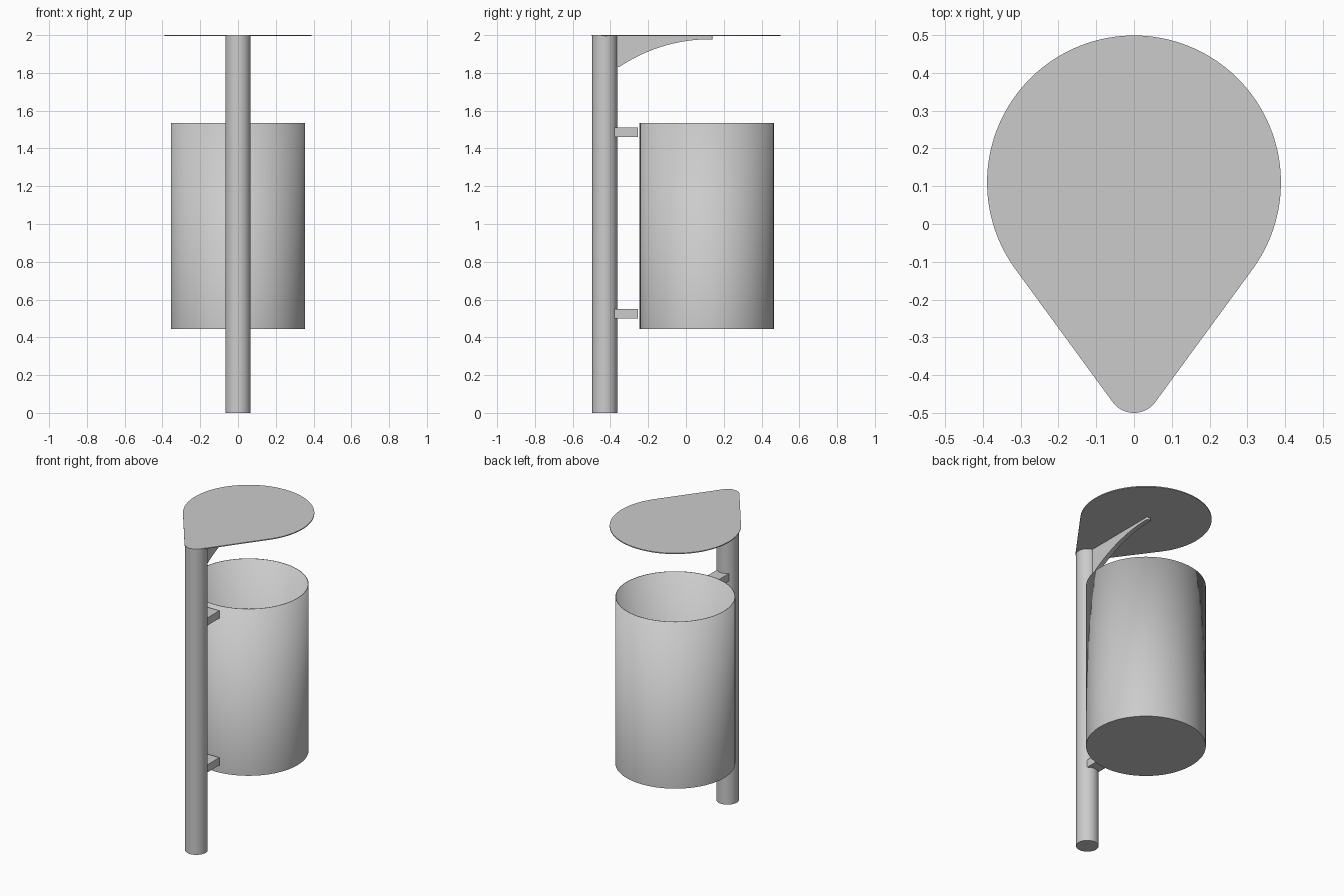
import bpy, bmesh
from math import sin, cos, pi, asin, sqrt, radians
from mathutils import Vector

if "Cube" in bpy.data.objects:
    bpy.data.objects.remove(bpy.data.objects["Cube"], do_unlink=True)

grey = bpy.data.materials.new("light grey metal")
grey.use_nodes = True
colour = (0.6, 0.6, 0.6, 1)
grey.diffuse_color = colour
grey.node_tree.nodes["Principled BSDF"].inputs["Base Color"].default_value = colour

POST_Y, POST_R = -0.43, 0.067
BIN_Y, BIN_R = 0.11, 0.355
LID_BASE = 1.994


def finish(name, bm):
    """Turn a bmesh into a smooth-shaded object with sharp edges kept."""
    bmesh.ops.recalc_face_normals(bm, faces=bm.faces)
    mesh = bpy.data.meshes.new(name)
    bm.to_mesh(mesh)
    bm.free()
    mesh.materials.append(grey)
    obj = bpy.data.objects.new(name, mesh)
    bpy.context.collection.objects.link(obj)
    bpy.ops.object.select_all(action="DESELECT")
    obj.select_set(True)
    bpy.context.view_layer.objects.active = obj
    bpy.ops.object.shade_smooth_by_angle(angle=radians(30))
    return obj


def prism(outline, direction):
    """Extrude a closed outline of 3D points along a direction."""
    bm = bmesh.new()
    face = bm.faces.new([bm.verts.new(p) for p in outline])
    grown = bmesh.ops.extrude_face_region(bm, geom=[face], use_keep_orig=True)
    verts = [v for v in grown["geom"] if isinstance(v, bmesh.types.BMVert)]
    bmesh.ops.translate(bm, verts=verts, vec=Vector(direction))
    return bm


def arc(cy, radius, start, end, steps, z):
    """Points on a horizontal arc centred on x = 0."""
    angles = [start + (end - start) * i / steps for i in range(steps + 1)]
    return [(radius * cos(a), cy + radius * sin(a), z) for a in angles]


# Round post
finish("post", prism(arc(POST_Y, POST_R, 0, 2 * pi, 48, 0)[:-1], (0, 0, LID_BASE)))

# Teardrop lid: two arcs joined by their common tangents
lid_r, nose_r = 0.389, 0.07
tilt = asin((lid_r - nose_r) / (BIN_Y - POST_Y))
outline = arc(BIN_Y, lid_r, -tilt, pi + tilt, 72, LID_BASE)
outline += arc(POST_Y, nose_r, pi + tilt, 2 * pi - tilt, 20, LID_BASE)
finish("lid", prism(outline, (0, 0, 2 - LID_BASE)))

# Open bin: thin-walled cup with a closed floor
bm = prism(arc(BIN_Y, BIN_R, 0, 2 * pi, 72, 0.445)[:-1], (0, 0, 1.09))
top = [f for f in bm.faces if all(v.co.z > 1.5 for v in f.verts)]
bmesh.ops.delete(bm, geom=top, context="FACES_ONLY")
container = finish("bin", bm)
wall = container.modifiers.new("wall", "SOLIDIFY")
wall.thickness = 0.004
wall.offset = -1

# Two brackets, hollowed at the rear to hug the post
half = 0.044
reach = asin(half / POST_R)
for name, z in (("lower_bracket", 0.5), ("upper_bracket", 1.46)):
    outline = arc(POST_Y, POST_R, pi / 2 + reach, pi / 2 - reach, 12, z)
    outline += [(half, -0.255, z), (-half, -0.255, z)]
    finish(name, prism(outline, (0, 0, 0.05)))

# Curved lid support: flat plate with an arched underside and a rounded tip
root, tip, sweep = -0.352, 0.13, 0.868
thick = 0.03
profile = [(-0.375, LID_BASE), (-0.375, 1.83), (-0.36, 1.83)]
for i in range(25):
    y = root + (tip - root) * i / 24
    profile.append((y, 1.978 - sweep + sqrt(sweep ** 2 - (tip - y) ** 2)))
profile += [(tip + 0.01, 1.978), (tip + 0.01, LID_BASE)]
bm = prism([(-thick / 2, y, z) for y, z in profile], (thick, 0, 0))
corners = [e for e in bm.edges
           if all(v.co.y > tip + 0.005 for v in e.verts)
           and abs(e.verts[0].co.z - e.verts[1].co.z) > 0.005]
bmesh.ops.bevel(bm, geom=corners, offset=0.009, segments=5, profile=0.5, affect="EDGES")
finish("lid_support", bm)
